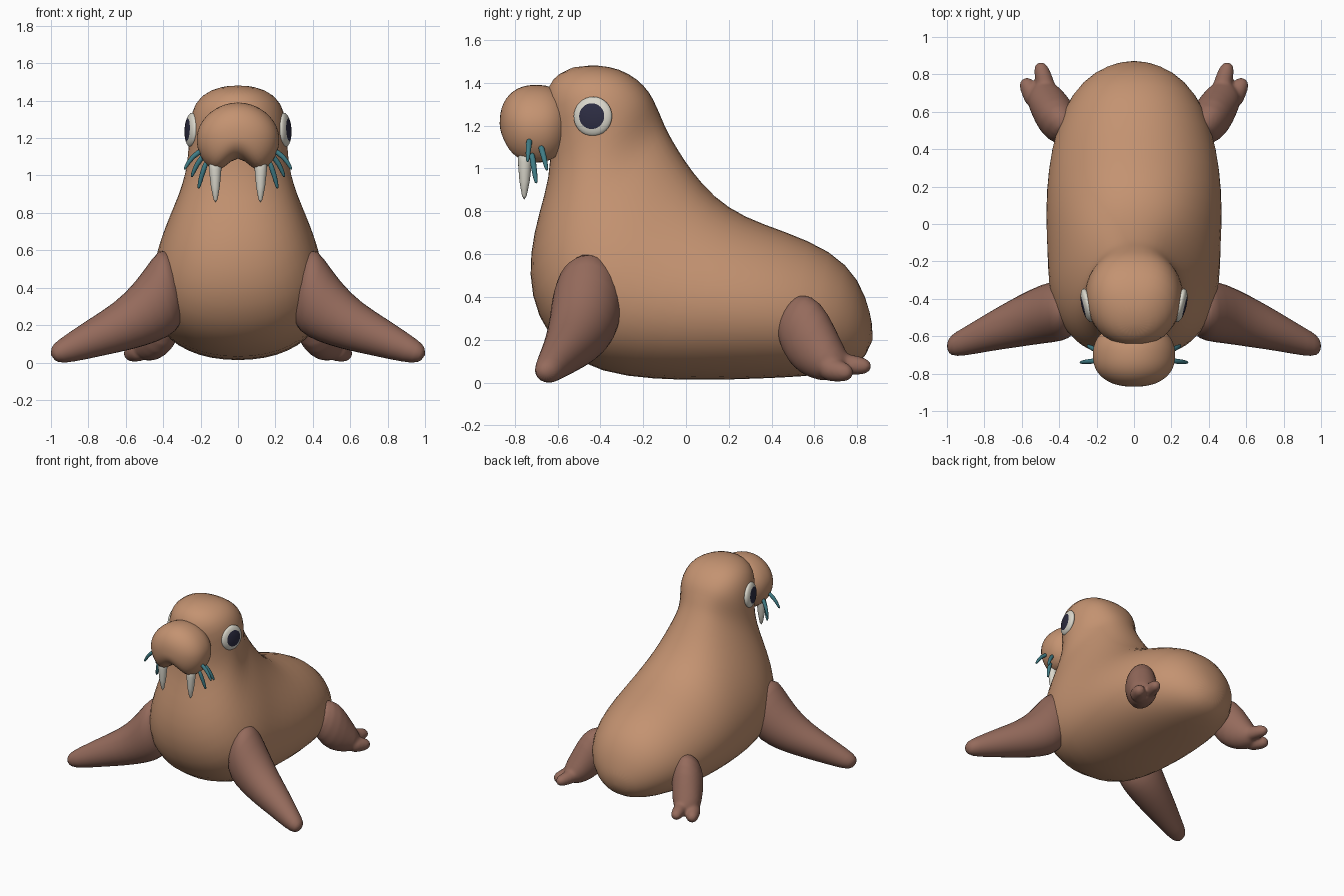
import bpy, bmesh, math
from mathutils import Vector, Matrix

if "Cube" in bpy.data.objects:
    bpy.data.objects.remove(bpy.data.objects["Cube"])


def material(name, rgb):
    m = bpy.data.materials.new(name)
    m.diffuse_color = (*rgb, 1)
    m.use_nodes = True
    m.node_tree.nodes["Principled BSDF"].inputs["Base Color"].default_value = m.diffuse_color
    return m


TAN = material("tan skin", (0.55, 0.29, 0.165))
BROWN = material("brown flipper", (0.30, 0.146, 0.107))
IVORY = material("ivory", (0.70, 0.68, 0.60))
DARK = material("dark pupil", (0.026, 0.026, 0.055))
TEAL = material("teal whisker", (0.05, 0.20, 0.235))


def finish(name, bm, mats, mirror=False, subdiv=0, blend=0):
    bmesh.ops.recalc_face_normals(bm, faces=bm.faces)
    for f in bm.faces:
        f.smooth = True
    me = bpy.data.meshes.new(name)
    bm.to_mesh(me)
    bm.free()
    for m in mats:
        me.materials.append(m)
    ob = bpy.data.objects.new(name, me)
    bpy.context.collection.objects.link(ob)
    if subdiv:
        s = ob.modifiers.new("subdivide", 'SUBSURF')
        s.levels = s.render_levels = subdiv
    if blend:  # fuse overlapping shells into one soft skin
        r = ob.modifiers.new("fuse", 'REMESH')
        r.mode, r.voxel_size, r.use_smooth_shade = 'VOXEL', blend, True
        ob.modifiers.new("soften", 'SMOOTH').iterations = 6
    if mirror:
        ob.modifiers.new("mirror", 'MIRROR')
    return ob


def loft(bm, start, rings, end, n):
    """Rings are (low point, high point, side vector, egg factor, boxiness powers)."""
    loops = []
    for low, high, side, egg, *power in rings:
        low, high, side = Vector(low), Vector(high), Vector(side)
        mid, half = (low + high) / 2, (low - high) / 2
        loops.append([])
        for i in range(n):
            c, s = math.cos(math.tau * i / n), math.sin(math.tau * i / n)
            if power:
                s = math.copysign(abs(s) ** power[c < 0], s)
            loops[-1].append(bm.verts.new(mid + half * c + side * s * (1 + egg * c)))
    for a, b in zip(loops, loops[1:]):
        for i in range(n):
            j = (i + 1) % n
            bm.faces.new((a[i], a[j], b[j], b[i]))
    for pole, ring in ((start, loops[0]), (end, loops[-1])):
        v = bm.verts.new(pole)
        for i in range(n):
            bm.faces.new((v, ring[i], ring[(i + 1) % n]))


def tube(bm, points, radii, tip, n=10):
    """Round tapering tube, closed with a short cap and a given tip length."""
    pts = [Vector(p) for p in points]
    rings = []
    for i, (p, r) in enumerate(zip(pts, radii)):
        t = (pts[min(i + 1, len(pts) - 1)] - pts[max(i - 1, 0)]).normalized()
        side = t.cross(Vector((0, 1, 0)) if abs(t.y) < 0.7 else Vector((0, 0, 1))).normalized()
        up = side.cross(t)
        rings.append((p - up * r, p + up * r, side * r, 0))
    loft(bm, pts[0], rings, pts[-1] + t * tip, n)


# Body: rear to crown, (belly y, z, back y, z, half width, egg factor)
sections = [
    (0.82, 0.09, 0.864, 0.32, 0.15, 0), (0.715, 0.045, 0.812, 0.485, 0.28, 0.05),
    (0.55, 0.025, 0.68, 0.62, 0.385, 0.1), (0.35, 0.015, 0.46, 0.71, 0.445, 0.1),
    (0.10, 0.007, 0.27, 0.775, 0.472, 0.1), (-0.15, 0.01, 0.13, 0.87, 0.468, 0.15),
    (-0.40, 0.04, 0.03, 0.99, 0.452, 0.25), (-0.585, 0.14, -0.035, 1.09, 0.432, 0.33),
    (-0.70, 0.30, -0.075, 1.16, 0.385, 0.33), (-0.74, 0.50, -0.10, 1.21, 0.33, 0.28),
    (-0.715, 0.70, -0.12, 1.26, 0.288, 0.15), (-0.66, 0.88, -0.14, 1.30, 0.27, 0.03),
    (-0.63, 1.03, -0.165, 1.355, 0.265, -0.03), (-0.645, 1.20, -0.225, 1.42, 0.256, -0.05),
    (-0.668, 1.33, -0.31, 1.467, 0.215, -0.03), (-0.625, 1.425, -0.41, 1.484, 0.125, 0)]
back = [0.92] * 6 + [0.88, 0.82] + [0.76] * 7 + [0.85]
bm = bmesh.new()
loft(bm, (0, 0.878, 0.2),
     [((0, a, b), (0, c, d), (w, 0, 0), e, 0.92, p)
      for (a, b, c, d, w, e), p in zip(sections, back)],
     (0, -0.53, 1.475), 24)
finish("body", bm, [TAN], subdiv=1)

# Muzzle: rounded ball with a cleft between two lower lobes
bm = bmesh.new()
bmesh.ops.create_uvsphere(bm, u_segments=40, v_segments=24, radius=1,
                          matrix=Matrix.Rotation(math.pi / 2, 4, 'X'))
for v in bm.verts:
    x, y, z = v.co / (abs(v.co.y) ** 2.3 + math.hypot(v.co.x, v.co.z) ** 2.3) ** (1 / 2.3)
    t = min(1, abs(x) / 0.6)
    rz = 0.18 if z > 0 else 0.12 + 0.10 * t * t * (3 - 2 * t)
    v.co = (0.22 * x * (1 - 0.08 * z), -0.70 + 0.17 * y, 1.21 + rz * z)
finish("muzzle", bm, [TAN])

# Eyes: flattened balls with dark faces round the outer pole
bm = bmesh.new()
bmesh.ops.create_uvsphere(bm, u_segments=32, v_segments=22, radius=1)
for f in bm.faces:
    f.material_index = int(f.calc_center_median().z > math.cos(math.radians(41)))
normal = Vector((1, -0.24, 0.05))
bm.transform(Matrix.Translation((0.249, -0.435, 1.243))
             @ normal.to_track_quat('Z', 'Y').to_matrix().to_4x4()
             @ Matrix.Diagonal((0.092, 0.092, 0.031, 1)))
finish("eye", bm, [IVORY, DARK], mirror=True)

# Tusks
bm = bmesh.new()
tube(bm, [(0.122, -0.75, 1.12), (0.122, -0.752, 1.03), (0.121, -0.754, 0.94), (0.12, -0.755, 0.872)],
     [0.033, 0.033, 0.024, 0.011], 0.018, 16)
finish("tusk", bm, [IVORY], mirror=True)

# Whiskers
bm = bmesh.new()
for path in ([(0.18, -0.73, 1.14), (0.245, -0.735, 1.105), (0.285, -0.74, 1.035)],
             [(0.17, -0.72, 1.07), (0.195, -0.71, 1.0), (0.21, -0.70, 0.935)],
             [(0.18, -0.68, 1.11), (0.222, -0.665, 1.06), (0.247, -0.65, 0.995)]):
    tube(bm, path, [0.016, 0.015, 0.010], 0.008, 8)
finish("whisker", bm, [TEAL], mirror=True, subdiv=1)

# Front flippers: (lower x, z, upper x, z, centre y, half depth)
sections = [
    (0.28, 0.26, 0.39, 0.635, -0.458, 0.145), (0.32, 0.16, 0.455, 0.572, -0.462, 0.17),
    (0.42, 0.11, 0.545, 0.435, -0.478, 0.163), (0.55, 0.07, 0.66, 0.32, -0.517, 0.142),
    (0.72, 0.035, 0.805, 0.23, -0.572, 0.108), (0.885, 0.0, 0.94, 0.137, -0.632, 0.076),
    (0.965, -0.006, 0.995, 0.095, -0.65, 0.058)]
bm = bmesh.new()
loft(bm, (0.30, -0.45, 0.46),
     [((a, y, b), (c, y, d), (0, w, 0), 0) for a, b, c, d, y, w in sections],
     (1.006, -0.655, 0.04), 16)
finish("front_flipper", bm, [BROWN], mirror=True, subdiv=1)

# Hind flippers: leg and two toes fused together
side = Vector((0.9, -0.42, 0))
sections = [((0.34, 0.42, 0.22), (0.37, 0.53, 0.43), 0.09),
            ((0.385, 0.49, 0.07), (0.43, 0.625, 0.39), 0.12),
            ((0.435, 0.58, 0.015), (0.47, 0.69, 0.255), 0.108),
            ((0.49, 0.675, -0.003), (0.50, 0.73, 0.165), 0.098)]
bm = bmesh.new()
loft(bm, (0.34, 0.46, 0.33), [(a, b, side * w, 0) for a, b, w in sections],
     (0.512, 0.785, 0.065), 16)
tube(bm, [(0.455, 0.67, 0.09), (0.480, 0.77, 0.083), (0.501, 0.845, 0.075)],
     [0.060, 0.050, 0.042], 0.034, 12)
tube(bm, [(0.515, 0.65, 0.068), (0.556, 0.715, 0.052), (0.582, 0.76, 0.045)],
     [0.066, 0.052, 0.043], 0.032, 12)
finish("hind_flipper", bm, [BROWN], mirror=True, subdiv=1, blend=0.011)
